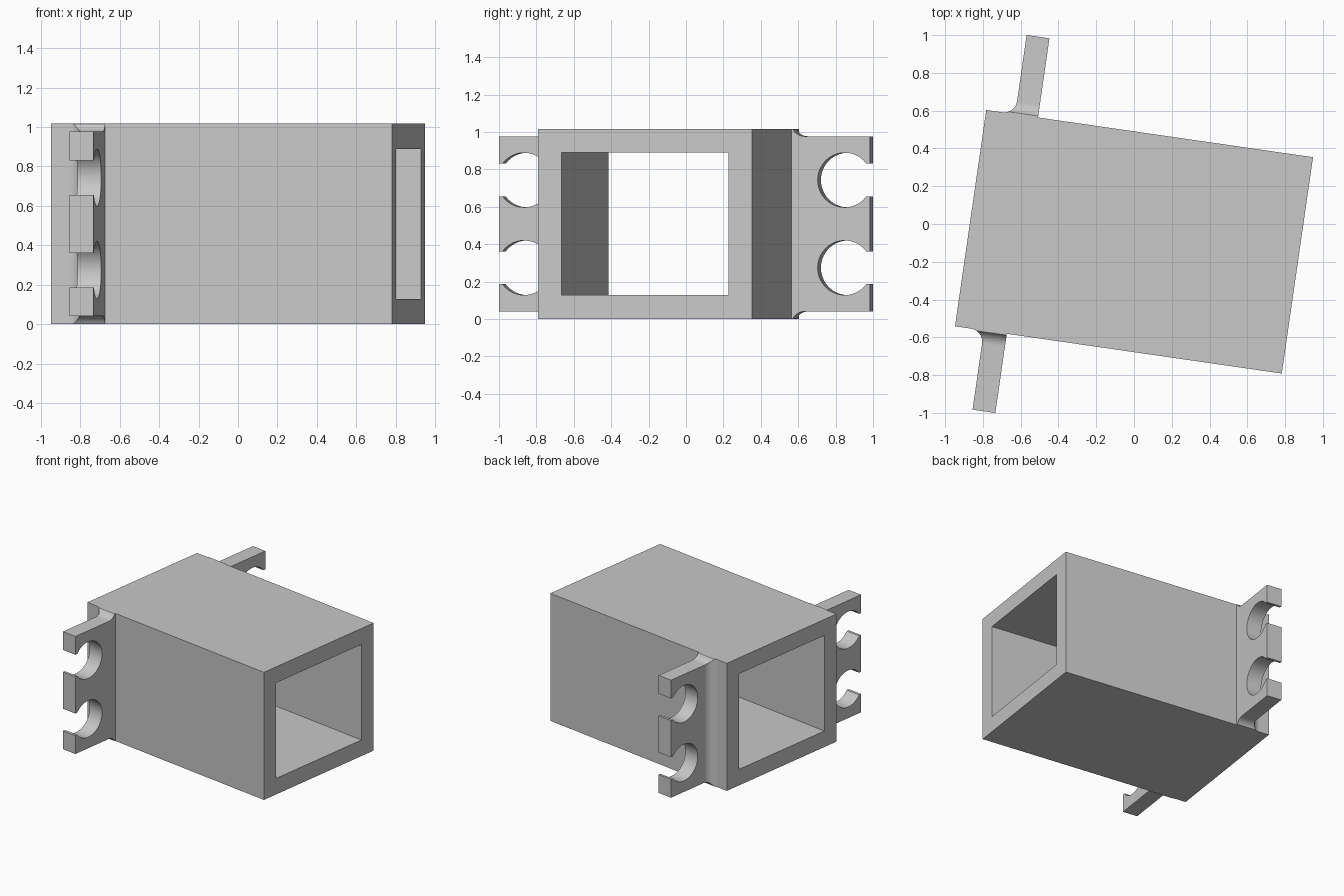
import bpy, bmesh, math

if "Cube" in bpy.data.objects:
    bpy.data.objects.remove(bpy.data.objects["Cube"])

ANGLE = math.radians(-8.22)
CENTER = (0.0, -0.094, 0.0)
H = 1.017                      # sleeve height
L, W = 0.874, 0.5785           # sleeve half length and half width
WALL = 0.128                   # sleeve wall thickness

grey = bpy.data.materials.new("light_grey")
grey.diffuse_color = (0.58, 0.58, 0.58, 1)
grey.use_nodes = True
grey.node_tree.nodes["Principled BSDF"].inputs["Base Color"].default_value = grey.diffuse_color


def finish(name, bm):
    bmesh.ops.recalc_face_normals(bm, faces=bm.faces[:])
    mesh = bpy.data.meshes.new(name)
    bm.to_mesh(mesh)
    bm.free()
    mesh.materials.append(grey)
    ob = bpy.data.objects.new(name, mesh)
    bpy.context.collection.objects.link(ob)
    ob.location = CENTER
    ob.rotation_euler.z = ANGLE
    return ob


def make_sleeve():
    # Rectangular tube, open at both ends
    bm = bmesh.new()

    def ring(x, inset):
        y, z0, z1 = W - inset, inset, H - inset
        return [bm.verts.new((x, a, b)) for a, b in
                ((-y, z0), (y, z0), (y, z1), (-y, z1))]

    loops = [ring(-L, 0), ring(L, 0), ring(L, WALL), ring(-L, WALL)]
    for k in range(4):
        a, b = loops[k], loops[(k + 1) % 4]
        for i in range(4):
            j = (i + 1) % 4
            bm.faces.new((a[i], a[j], b[j], b[i]))
    finish("sleeve", bm)


def make_clip(name, side):
    # Plate with two snap-in round notches and a filleted root
    u0, u1 = -0.719, -0.597
    z0, z1 = 0.04, H - 0.04
    fillet, end = 0.07, 1.002
    hole_v, hole_r, slot = 0.866, 0.146, 0.088
    bm = bmesh.new()

    # Notched outline, from the lower root to the upper root
    outline = [(W + fillet, z0), (end, z0)]
    a0 = math.asin(slot / hole_r)
    n = 32
    for cz in (0.274, H - 0.274):
        outline.append((end, cz - slot))
        for i in range(n + 1):
            a = -a0 - (2 * math.pi - 2 * a0) * i / n
            outline.append((hole_v + hole_r * math.cos(a),
                            cz + hole_r * math.sin(a)))
        outline.append((end, cz + slot))
    outline += [(end, z1), (W + fillet, z1)]

    outer = [bm.verts.new((u0, side * v, z)) for v, z in outline]
    inner = [bm.verts.new((u1, side * v, z)) for v, z in outline]
    for i in range(len(outline) - 1):
        bm.faces.new((outer[i], outer[i + 1], inner[i + 1], inner[i]))
    bm.faces.new(outer)
    bm.faces.new(inner)

    # Root flares on three sides, trimmed level with the sleeve
    prev = [outer[0], inner[0], inner[-1], outer[-1]]
    steps = 10
    for k in range(steps - 1, -1, -1):
        t = math.pi / 2 * k / steps
        v = side * (W + fillet * (1 - math.cos(t)))
        d = fillet * (1 - math.sin(t))
        lo, hi = max(0, z0 - d), min(H, z1 + d)
        cur = [bm.verts.new((u, v, z)) for u, z in
               ((u0 - d, lo), (u1, lo), (u1, hi), (u0 - d, hi))]
        for i in range(4):
            j = (i + 1) % 4
            bm.faces.new((prev[i], prev[j], cur[j], cur[i]))
        prev = cur

    ob = finish(name, bm)
    bpy.ops.object.select_all(action='DESELECT')
    ob.select_set(True)
    bpy.context.view_layer.objects.active = ob
    bpy.ops.object.shade_smooth_by_angle(angle=math.radians(30))


make_sleeve()
make_clip("back_clip", 1)
make_clip("front_clip", -1)
